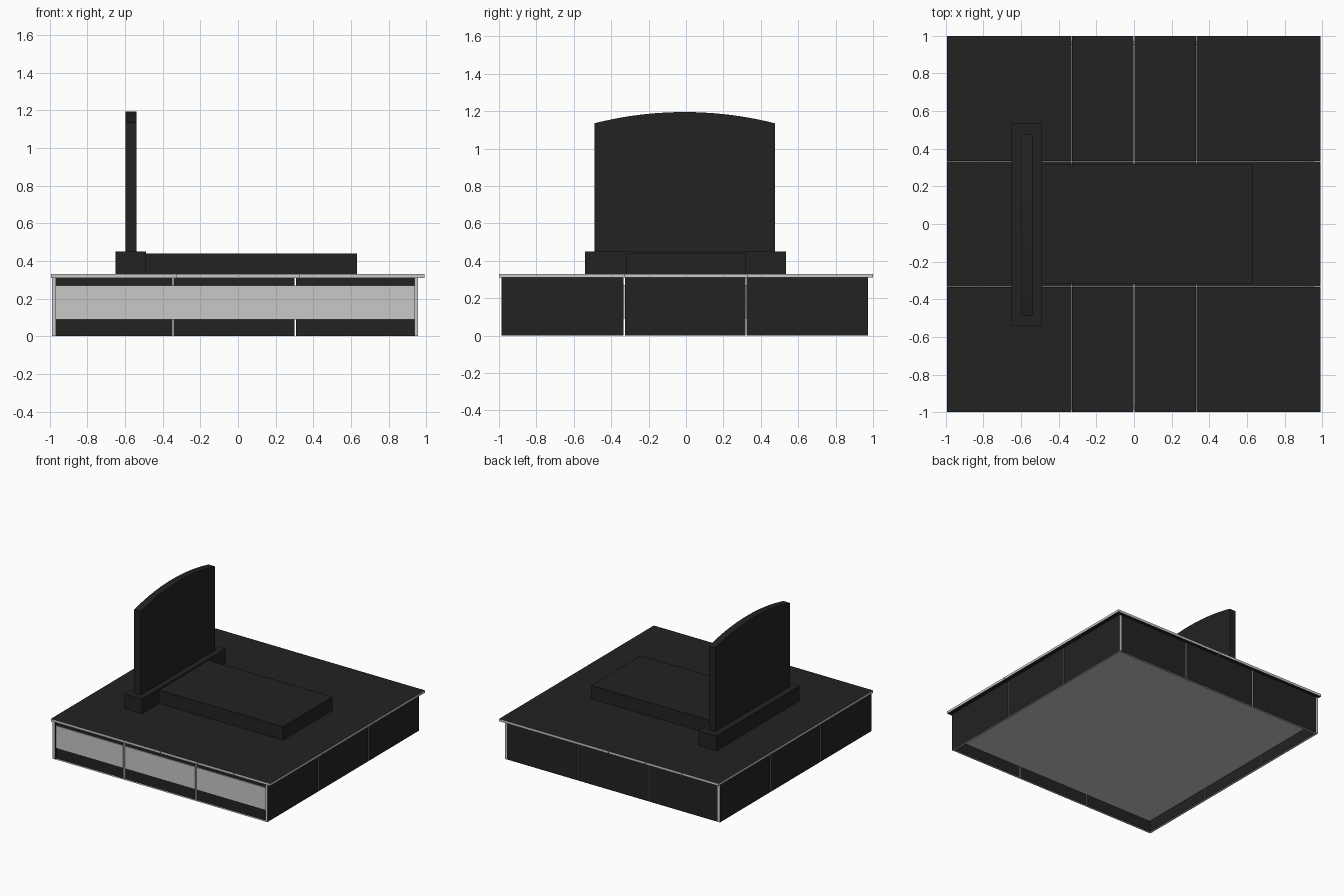
import bpy, bmesh, math
from mathutils import Vector

if "Cube" in bpy.data.objects:
    bpy.data.objects.remove(bpy.data.objects["Cube"])


def material(name, value):
    m = bpy.data.materials.new(name)
    m.diffuse_color = (value, value, value, 1)
    m.use_nodes = True
    m.node_tree.nodes["Principled BSDF"].inputs["Base Color"].default_value = m.diffuse_color
    return m


dark = material("black granite", 0.016)
grey = material("light grey stone", 0.58)


def finish(name, bm, mats):
    mesh = bpy.data.meshes.new(name)
    bm.to_mesh(mesh)
    bm.free()
    for m in mats:
        mesh.materials.append(m)
    ob = bpy.data.objects.new(name, mesh)
    bpy.context.collection.objects.link(ob)
    return ob


def box(name, x, y, z, mats, polished=None, open_side=None):
    """Box from ranges. Faces across the polished axis use material 0, cut edges
    material 1. open_side is the direction of a face that is left out."""
    bm = bmesh.new()
    bmesh.ops.create_cube(bm, size=1)
    for v in bm.verts:
        v.co = Vector([r[0] if c < 0 else r[1] for c, r in zip(v.co, (x, y, z))])
    bm.normal_update()
    for f in bm.faces:
        if polished is not None and abs(f.normal[polished]) < 0.5:
            f.material_index = 1
    if open_side:
        hidden = [f for f in bm.faces if f.normal.dot(Vector(open_side)) > 0.9]
        bmesh.ops.delete(bm, geom=hidden, context='FACES_ONLY')
    return finish(name, bm, mats)


def spans(cuts, gap):
    """Ranges between neighbouring cuts, with a joint left between them."""
    last = len(cuts) - 2
    return [(cuts[i] + (gap / 2 if i else 0), cuts[i + 1] - (gap / 2 if i < last else 0))
            for i in range(last + 1)]


# Concrete core, reaching just through the back of the open front panels
box("concrete_core", (-0.966, 0.94), (-0.976, 0.955), (0.09, 0.27), [grey])

# Cladding panels, three to a side
wall_z = (0, 0.31)
for i, s in enumerate(spans([-0.987, -0.33, 0.32, 0.972], 0.006)):
    box(f"left_panel_{i + 1}", (-0.988, -0.967), s, wall_z, [dark, grey], 0)
    box(f"right_panel_{i + 1}", (0.939, 0.957), s, wall_z, [dark, grey], 0)
for i, s in enumerate(spans([-0.967, -0.345, 0.305, 0.939], 0.007)):
    box(f"front_panel_{i + 1}", s, (-0.987, -0.968), wall_z, [dark, grey], 1, (0, -1, 0))
    box(f"back_panel_{i + 1}", s, (0.953, 0.972), wall_z, [dark, grey], 1)

# Paving tiles on top, with a wider joint along the middle
n = 0
for half in ([-0.994, -0.662, -0.331, -0.0025], [0.0025, 0.331, 0.662, 0.992]):
    for sx in spans(half, 0.001):
        for sy in spans([-1, -0.333, 0.333, 1], 0.001):
            n += 1
            box(f"paving_tile_{n}", sx, sy, (0.31, 0.33), [dark, grey], 2)

# Ledger slab and headstone base
box("ledger_slab", (-0.49, 0.632), (-0.32, 0.32), (0.33, 0.44), [dark])
box("headstone_base", (-0.65, -0.49), (-0.54, 0.535), (0.33, 0.45), [dark])

# Headstone with a shallow arched top
y0, y1, z_side, z_top = -0.49, 0.475, 1.135, 1.195
mid, half, rise = (y0 + y1) / 2, (y1 - y0) / 2, z_top - z_side
radius = (half ** 2 + rise ** 2) / (2 * rise)
reach = math.asin(half / radius)
steps = 20
outline = [(y0, 0.45), (y1, 0.45)]
for i in range(steps + 1):
    a = reach * (1 - 2 * i / steps)
    outline.append((mid + radius * math.sin(a), z_top - radius + radius * math.cos(a)))
bm = bmesh.new()
face = bm.faces.new([bm.verts.new((-0.598, y, z)) for y, z in outline])
out = bmesh.ops.extrude_face_region(bm, geom=[face])
for v in out["geom"]:
    if isinstance(v, bmesh.types.BMVert):
        v.co.x = -0.54
bmesh.ops.recalc_face_normals(bm, faces=bm.faces)
finish("headstone", bm, [dark])
